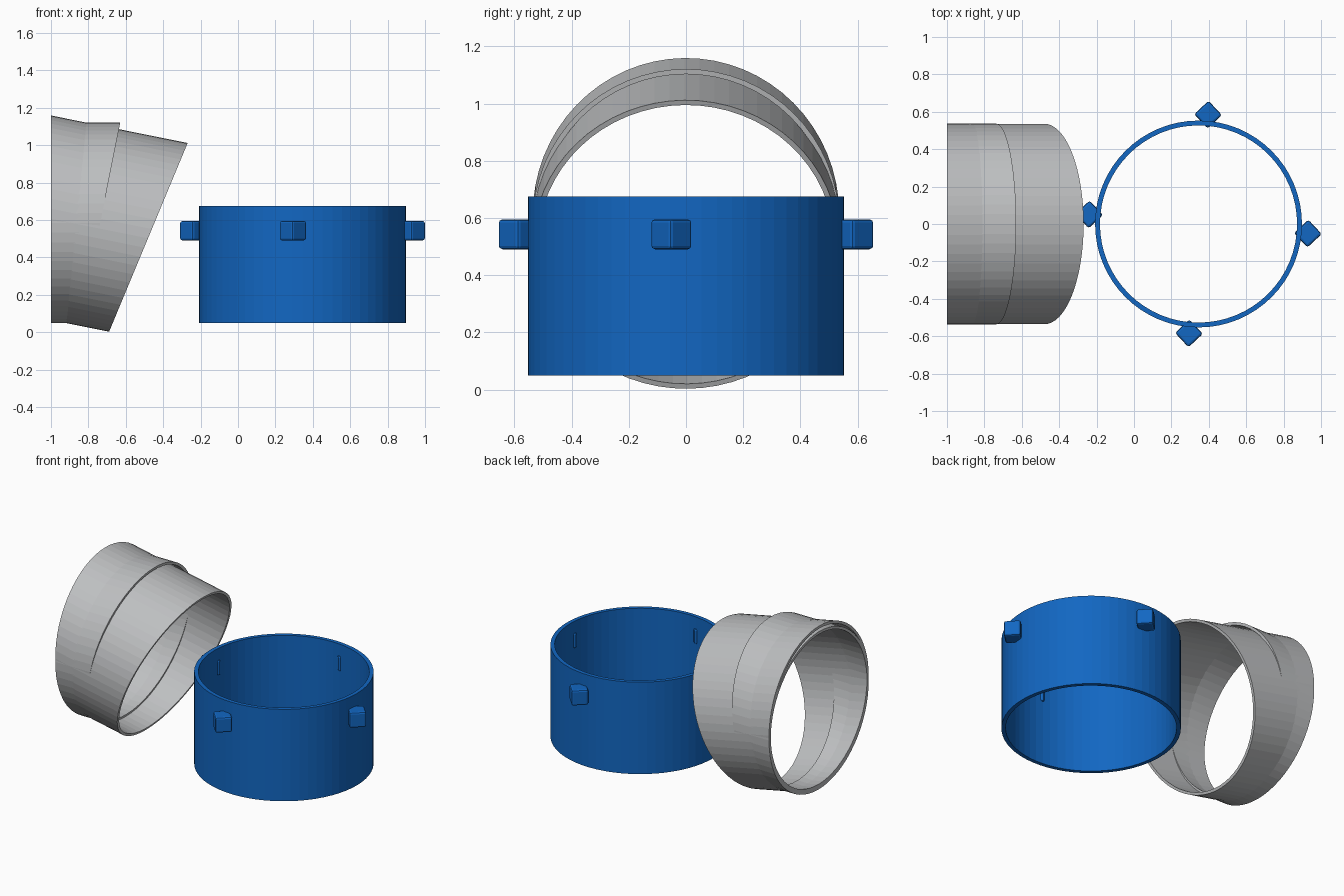
import bpy, bmesh, math
from mathutils import Vector, Matrix

cube = bpy.data.objects.get("Cube")
if cube:
    bpy.data.objects.remove(cube, do_unlink=True)


def material(name, rgb):
    m = bpy.data.materials.new(name)
    m.use_nodes = True
    m.diffuse_color = (*rgb, 1)
    m.node_tree.nodes["Principled BSDF"].inputs["Base Color"].default_value = (*rgb, 1)
    return m


blue = material("strong blue", (0.006, 0.135, 0.54))
grey = material("light grey", (0.51, 0.52, 0.53))


def finish(name, bm, mat):
    bmesh.ops.recalc_face_normals(bm, faces=bm.faces[:])
    mesh = bpy.data.meshes.new(name)
    bm.to_mesh(mesh)
    bm.free()
    mesh.materials.append(mat)
    obj = bpy.data.objects.new(name, mesh)
    bpy.context.collection.objects.link(obj)
    return obj


def tube(name, origin, axis, outer, inner, start, end, mat, sides=64):
    """Hollow tube along an axis, mitred by a start and an end plane (point, normal)."""
    origin, axis = Vector(origin), Vector(axis).normalized()
    u = axis.orthogonal().normalized()
    v = axis.cross(u)
    bm = bmesh.new()

    def loop(radius, plane):
        point, normal = Vector(plane[0]), Vector(plane[1])
        ring = []
        for i in range(sides):
            a = math.tau * i / sides
            p = origin + radius * (math.cos(a) * u + math.sin(a) * v)
            ring.append(bm.verts.new(p + axis * (normal.dot(point - p) / normal.dot(axis))))
        return ring

    rings = [loop(outer, start), loop(outer, end), loop(inner, end), loop(inner, start)]
    for k in range(4):
        a, b = rings[k], rings[(k + 1) % 4]
        for i in range(sides):
            j = (i + 1) % sides
            bm.faces.new((a[i], a[j], b[j], b[i]))
    return finish(name, bm, mat)


def tilted(degrees):
    a = math.radians(degrees)
    return (math.cos(a), 0, -math.sin(a))


# Upright collar
CX = 0.345
up = (0, 0, 1)
tube("collar_ring", (CX, 0, 0), up, 0.553, 0.527,
     ((0, 0, 0.05), up), ((0, 0, 0.675), up), blue)

# Four locking lugs, set corner-out around the collar
for k, side in enumerate(("left", "back", "right", "front")):
    angle = math.radians(90 * k - 5)
    bm = bmesh.new()
    bmesh.ops.create_cube(bm, size=0.105)
    bmesh.ops.bevel(bm, geom=bm.edges[:], offset=0.012, segments=2,
                    profile=0.5, affect='EDGES')
    place = (Matrix.Translation((CX, 0, 0.543)) @ Matrix.Rotation(angle, 4, 'Z')
             @ Matrix.Translation((0.587, 0, 0))
             @ Matrix.Rotation(math.radians(48), 4, 'Z'))
    bm.transform(place)
    finish("lug_" + side, bm, blue)

# Elbow: a level sleeve and a sloping sleeve that pass through each other
OUTER, INNER = 0.536, 0.518
flat_end = ((-1, 0, 0), (1, 0, 0))
tube("elbow_level_sleeve", (-1, 0, 0.585), (1, 0, 0), OUTER, INNER,
     flat_end, ((-0.63, 0, 1.12), tilted(11.25)), grey)
tube("elbow_sloping_sleeve", (-1, 0, 0.6125), tilted(11.4), OUTER, INNER,
     flat_end, ((-0.27, 0, 1.01), tilted(22.6)), grey)
